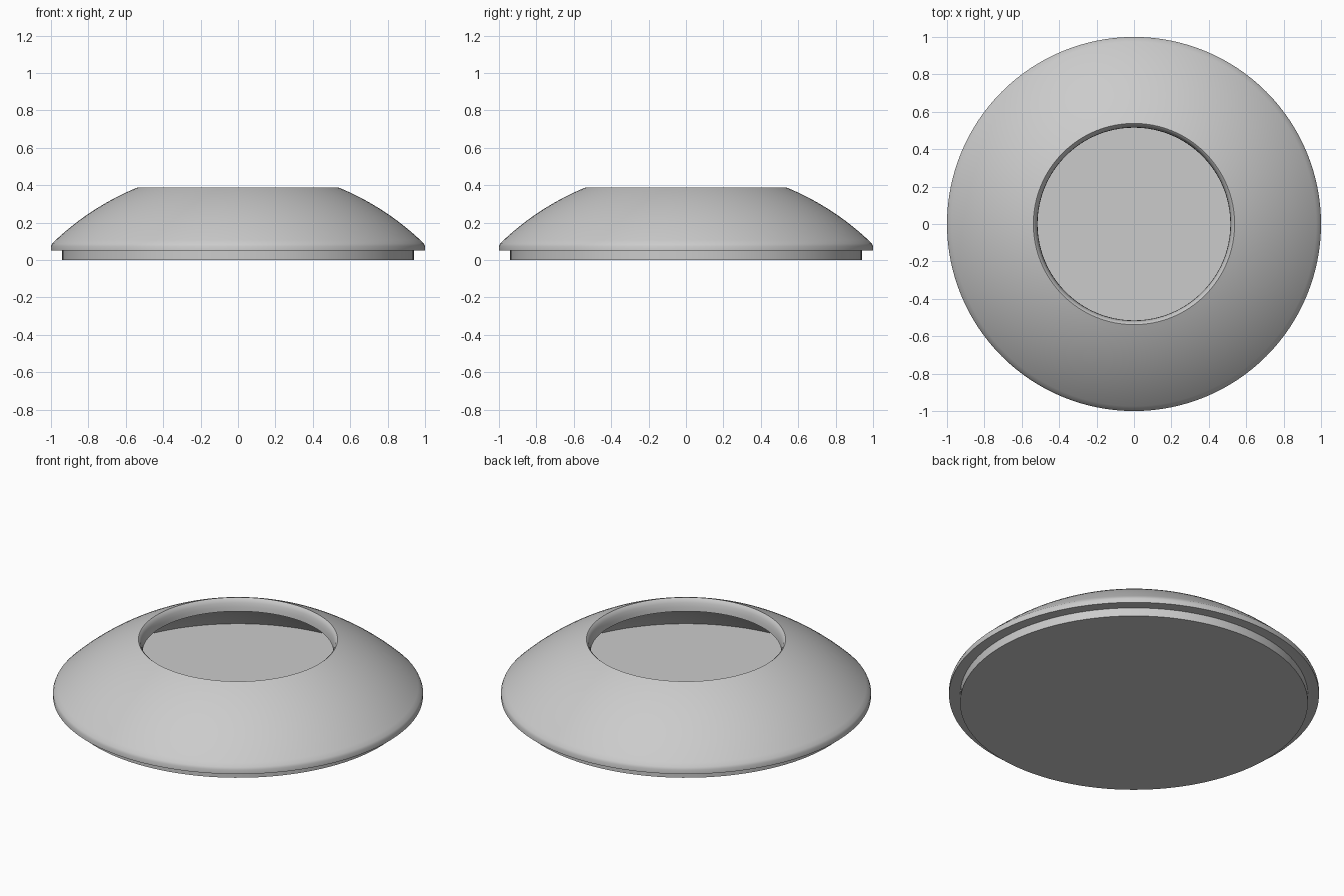
import bpy
import bmesh
import math

if "Cube" in bpy.data.objects:
    bpy.data.objects.remove(bpy.data.objects["Cube"], do_unlink=True)

SIDES = 128
grey = bpy.data.materials.new("light grey")
grey.use_nodes = True
grey.diffuse_color = (0.6, 0.6, 0.6, 1)
grey.node_tree.nodes["Principled BSDF"].inputs["Base Color"].default_value = (0.6, 0.6, 0.6, 1)


def arc(radius, centre_z, r_start, r_end, steps):
    """Points on a circle around the axis, from one distance to another."""
    a, b = math.asin(r_start / radius), math.asin(r_end / radius)
    angles = [a + (b - a) * i / steps for i in range(steps + 1)]
    return [(radius * math.sin(t), centre_z + radius * math.cos(t)) for t in angles]


def lathe(name, profile, closed):
    """Spin an (r, z) profile around the vertical axis."""
    bm = bmesh.new()
    verts = [bm.verts.new((r, 0, z)) for r, z in profile]
    edges = [bm.edges.new(pair) for pair in zip(verts, verts[1:])]
    if closed:
        edges.append(bm.edges.new((verts[-1], verts[0])))
    bmesh.ops.spin(bm, geom=verts + edges, cent=(0, 0, 0), axis=(0, 0, 1),
                   angle=math.tau, steps=SIDES, use_merge=True)
    bmesh.ops.remove_doubles(bm, verts=bm.verts, dist=0.0001)
    bmesh.ops.recalc_face_normals(bm, faces=bm.faces)
    mesh = bpy.data.meshes.new(name)
    bm.to_mesh(mesh)
    bm.free()
    mesh.materials.append(grey)
    obj = bpy.data.objects.new(name, mesh)
    bpy.context.collection.objects.link(obj)
    bpy.ops.object.select_all(action='DESELECT')
    obj.select_set(True)
    bpy.context.view_layer.objects.active = obj
    bpy.ops.object.shade_smooth_by_angle(angle=math.radians(32))


# Stepped foot, whose top is the floor seen through the opening
lathe("base_disc", [(0, 0), (0.94, 0), (0.94, 0.05), (0, 0.05)], closed=False)

# Hollow dome: outer surface, rounded lip of the opening, inner surface
outer = arc(1.422, -0.929, 0.994, 0.538, 20)
lip = [(0.529, 0.379), (0.522, 0.362), (0.517, 0.34)]
inner = arc(1.346, -0.929, 0.515, 0.924, 20)
rim = [(0.93, 0.05), (1, 0.05), (1, 0.074)]
lathe("dome_shell", rim + outer + lip + inner, closed=True)
